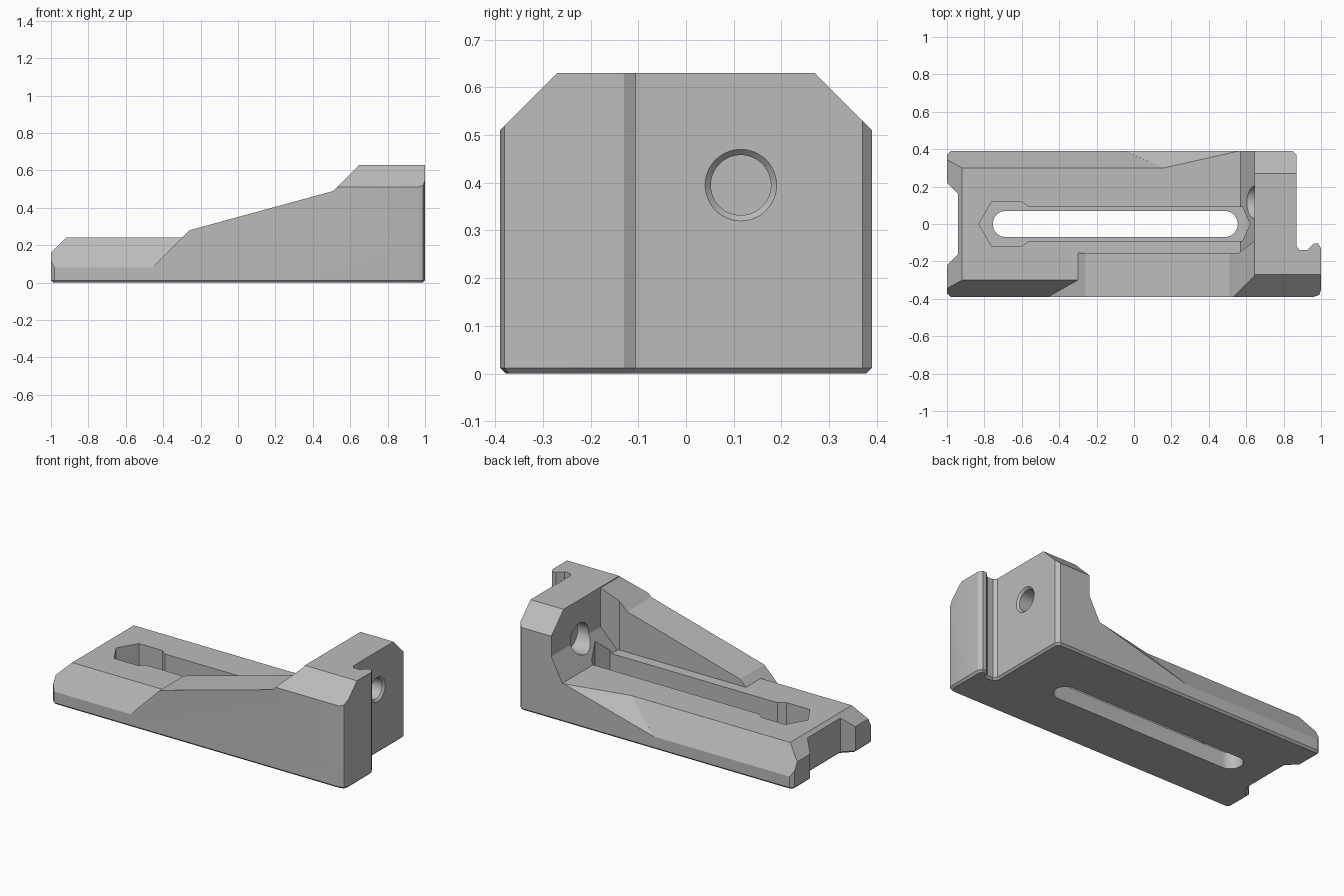
import bpy, bmesh, math
from mathutils import Vector, Matrix

cube = bpy.data.objects.get("Cube")
if cube:
    bpy.data.objects.remove(cube, do_unlink=True)


def make_object(name, bm):
    bmesh.ops.recalc_face_normals(bm, faces=bm.faces)
    mesh = bpy.data.meshes.new(name)
    bm.to_mesh(mesh)
    bm.free()
    obj = bpy.data.objects.new(name, mesh)
    bpy.context.collection.objects.link(obj)
    return obj


def prism(name, points, axis, low, high, base_bevel=0):
    """Extrude a flat outline along one axis."""
    place = {"x": lambda a, b, h: (h, a, b),
             "y": lambda a, b, h: (a, h, b),
             "z": lambda a, b, h: (a, b, h)}[axis]
    bm = bmesh.new()
    rings = [[bm.verts.new(place(a, b, h)) for a, b in points] for h in (low, high)]
    bottom = bm.faces.new(rings[0])
    bm.faces.new(rings[1])
    n = len(points)
    for i in range(n):
        j = (i + 1) % n
        bm.faces.new((rings[0][i], rings[0][j], rings[1][j], rings[1][i]))
    bmesh.ops.recalc_face_normals(bm, faces=bm.faces)
    if base_bevel:
        bmesh.ops.bevel(bm, geom=list(bottom.edges), offset=base_bevel,
                        segments=1, affect="EDGES")
    return make_object(name, bm)


def hull(name, points):
    bm = bmesh.new()
    verts = [bm.verts.new(p) for p in points]
    result = bmesh.ops.convex_hull(bm, input=verts)
    loose = set(result["geom_interior"]) | set(result["geom_unused"])
    bmesh.ops.delete(bm, geom=[v for v in loose if isinstance(v, bmesh.types.BMVert)],
                     context="VERTS")
    return make_object(name, bm)


def bore(name, r1, r2, low, high, y=0.115, z=0.395):
    """Round cutter along x, tapering from r1 to r2."""
    bm = bmesh.new()
    spin = Matrix.Translation(((low + high) / 2, y, z)) @ Matrix.Rotation(math.pi / 2, 4, "Y")
    bmesh.ops.create_cone(bm, cap_ends=True, segments=48, radius1=r1, radius2=r2,
                          depth=high - low, matrix=spin)
    return make_object(name, bm)


def combine(target, operation, tool):
    mod = target.modifiers.new("combine", "BOOLEAN")
    mod.operation = operation
    mod.solver = "EXACT"
    mod.object = tool
    bpy.context.view_layer.objects.active = target
    bpy.ops.object.modifier_apply(modifier=mod.name)
    bpy.data.objects.remove(tool, do_unlink=True)


def mirrored(half):
    """Mirror a half outline across its first coordinate."""
    return half + [(-a, b) for a, b in reversed(half)]


# Base slab with sloping long edges and a chamfered low end
body = prism("clamp_body", mirrored([(0.491, -0.1), (0.3, 0.24)]), "x", -1.1, 1.1)
combine(body, "DIFFERENCE", prism("end_chamfer", [(-1.1, 0.06), (-0.8, 0.36), (-1.1, 0.36)],
                                  "y", -0.6, 0.6))

# Ramped front wall, trimmed on its inner side
wall = prism("front_wall", [(-0.64, -0.1), (-0.26, 0.28), (0.51, 0.49), (0.72, 0.7),
                            (1.1, 0.7), (1.1, -0.1)], "y", -0.5, 0)
combine(wall, "DIFFERENCE", prism("wall_trim", [(-1, -0.155), (0.56, -0.155), (0.645, -0.09),
                                                (0.645, 0.5), (-1, 0.5)], "z", -0.3, 1))
combine(body, "UNION", wall)

# Tall end wall with a sloping foot
combine(body, "UNION", prism("end_wall", [(0.57, -0.1), (0.57, 0.24), (0.645, 0.385),
                                          (0.645, 0.7), (1.1, 0.7), (1.1, -0.1)],
                             "y", -0.5, 0.5))

# Rear facet where the sloping edge fades out beside the end wall
a, b, c = Vector((-0.05, 0.39, 0.08)), Vector((0.16, 0.3, 0.24)), Vector((0.56, 0.39, 0.24))
outer = c + (c - b) * 0.2
combine(body, "UNION", hull("rear_facet", [b, a + (a - b) * 0.5, outer,
                                           (0.9, outer.y, 0.24), (0.9, outer.y, -0.1),
                                           (0.9, 0.25, 0.24), (0.9, 0.25, -0.1),
                                           (0.16, 0.25, 0.24), (0.16, 0.25, -0.1)]))

# Trim to the shouldered end section and the notched footprint
combine(body, "INTERSECT", prism("section_trim", mirrored([(0.5, -0.3), (0.5, 0.4), (0.27, 0.63)]),
                                 "x", -1.3, 1.3))
footprint = [(-0.98, -0.39), (0.96, -0.39), (0.99, -0.38), (1, -0.35), (1, -0.13),
             (0.985, -0.105), (0.96, -0.105), (0.925, -0.14), (0.885, -0.14), (0.87, -0.12),
             (0.87, 0.37), (0.85, 0.39), (-0.98, 0.39), (-1, 0.37), (-1, 0.22),
             (-0.94, 0.16), (-0.94, -0.16), (-1, -0.22), (-1, -0.37)]
combine(body, "INTERSECT", prism("footprint_trim", footprint, "z", 0, 1, 0.012))

# Nut channel with a hexagonal pocket, and the long slot through its floor
upper = [(-0.76, 0.12), (-0.6, 0.12), (-0.56, 0.09), (0.58, 0.09)]
channel = [(-0.83, 0)] + upper + [(0.62, 0)] + [(x, -y) for x, y in reversed(upper)]
combine(body, "DIFFERENCE", prism("nut_channel", channel, "z", 0.1, 0.4))
slot = []
for centre, start in ((0.485, -90), (-0.685, 90)):
    for i in range(17):
        t = math.radians(start + i * 180 / 16)
        slot.append((centre + 0.07 * math.cos(t), 0.07 * math.sin(t)))
combine(body, "DIFFERENCE", prism("long_slot", slot, "z", -0.2, 0.3))

# Bolt hole with a countersink outside and a counterbore inside
combine(body, "DIFFERENCE", bore("bolt_hole", 0.063, 0.063, 0.5, 1.1))
combine(body, "DIFFERENCE", bore("countersink", 0.055, 0.085, 0.85, 0.88))
combine(body, "DIFFERENCE", bore("counterbore", 0.09, 0.09, 0.5, 0.72))

# Single grey finish
grey = bpy.data.materials.new("plain_grey")
grey.use_nodes = True
colour = (0.5, 0.5, 0.5, 1)
grey.diffuse_color = colour
grey.node_tree.nodes["Principled BSDF"].inputs["Base Color"].default_value = colour
body.data.materials.clear()
body.data.materials.append(grey)
for face in body.data.polygons:
    face.material_index = 0

bpy.ops.object.select_all(action="DESELECT")
body.select_set(True)
bpy.context.view_layer.objects.active = body
bpy.ops.object.shade_smooth_by_angle(angle=math.radians(25))
